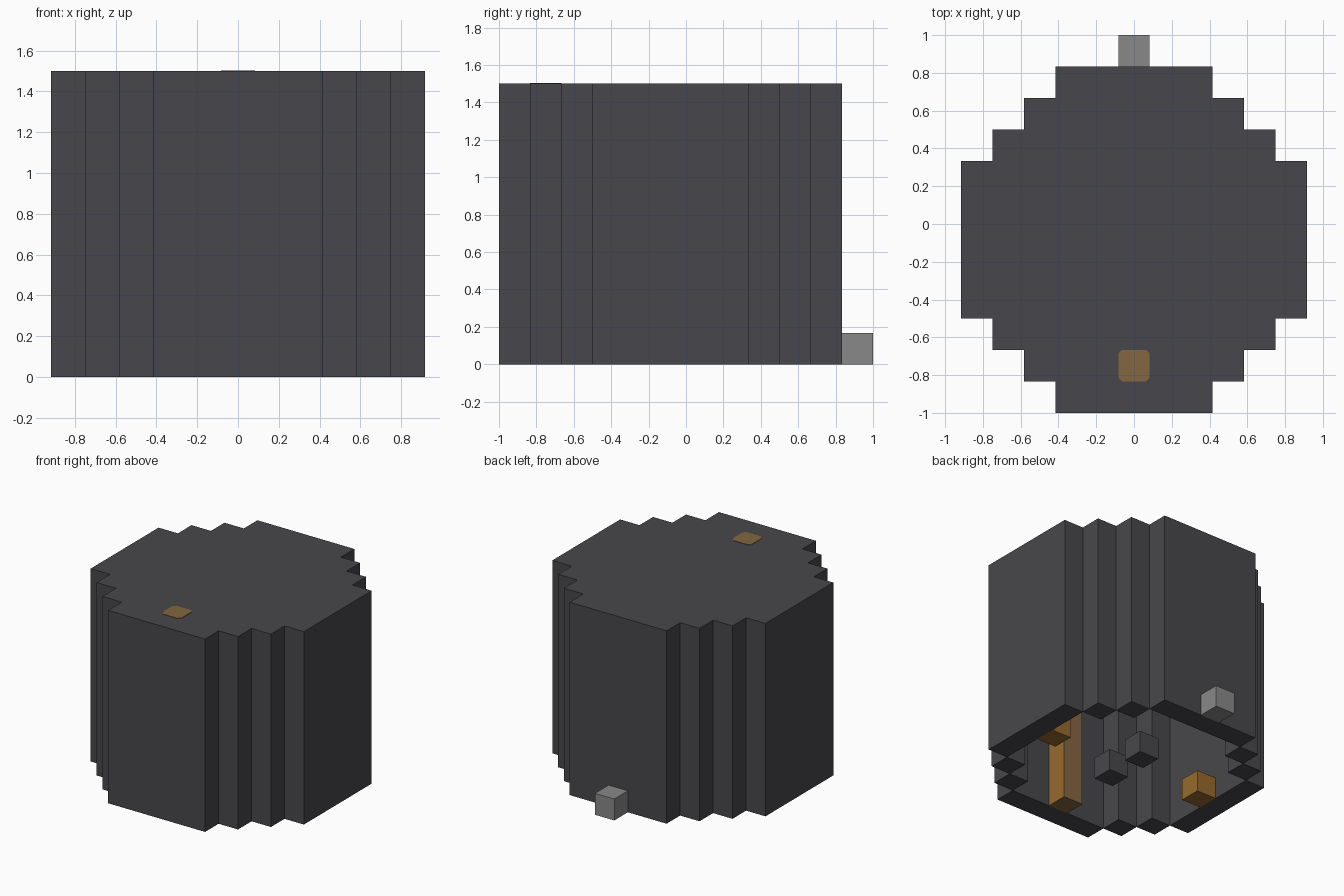
import bpy
import bmesh

U = 1 / 6          # one block
Y0 = -0.5 * U      # centre of the stepped drum along y
TOP, CEILING = 9 * U, 8 * U

cube = bpy.data.objects.get("Cube")
if cube:
    bpy.data.objects.remove(cube, do_unlink=True)


def material(name, rgb):
    mat = bpy.data.materials.new(name)
    mat.use_nodes = True
    mat.diffuse_color = (*rgb, 1)
    bsdf = mat.node_tree.nodes["Principled BSDF"]
    bsdf.inputs["Base Color"].default_value = (*rgb, 1)
    bsdf.inputs["Roughness"].default_value = 0.9
    return mat


charcoal = material("charcoal", (0.064, 0.062, 0.070))
grey = material("mid grey", (0.25, 0.25, 0.25))
amber = material("amber", (0.31, 0.145, 0.026))
brown = material("dull brown", (0.23, 0.135, 0.052))


def finish(name, bm, *mats):
    mesh = bpy.data.meshes.new(name)
    bm.to_mesh(mesh)
    bm.free()
    obj = bpy.data.objects.new(name, mesh)
    for mat in mats:
        mesh.materials.append(mat)
    bpy.context.collection.objects.link(obj)
    return obj


def block(name, i, j, mat, height=U):
    """Block standing on the ground in grid cell i, j."""
    bm = bmesh.new()
    bmesh.ops.create_cube(bm, size=1)
    for v in bm.verts:
        v.co = ((v.co.x + i) * U, (v.co.y + j) * U + Y0, (v.co.z + 0.5) * height)
    return finish(name, bm, mat)


def stepped_outline(x, y, steps):
    """Closed staircase outline: one quadrant turned four times."""
    quadrant = [(x, y)]
    for _ in range(steps):
        x -= 1
        quadrant.append((x, y))
        y += 1
        quadrant.append((x, y))
    points = []
    for _ in range(4):
        points += quadrant
        quadrant = [(-b, a) for a, b in quadrant]
    return points


def prism(bm, outline, height, inward=False):
    """Walls and upper cap, open at the bottom."""
    low = [bm.verts.new((a * U, b * U + Y0, 0)) for a, b in outline]
    high = [bm.verts.new((a * U, b * U + Y0, height)) for a, b in outline]
    faces = [bm.faces.new(high)]
    for k in range(len(low)):
        n = (k + 1) % len(low)
        faces.append(bm.faces.new((low[k], low[n], high[n], high[k])))
    if inward:
        bmesh.ops.reverse_faces(bm, faces=faces)


# Hollow drum, open below
bm = bmesh.new()
prism(bm, stepped_outline(5.5, 2.5, 3), TOP)
prism(bm, stepped_outline(4.5, 2.5, 2), CEILING, inward=True)
# Underside rim: one long strip and two corner squares per side
rim = [(4.5, 5.5, -2.5, 2.5), (3.5, 4.5, 2.5, 3.5), (2.5, 3.5, 3.5, 4.5)]
for x0, x1, y0, y1 in rim:
    quad = [(x0, y0), (x0, y1), (x1, y1), (x1, y0)]
    for _ in range(4):
        bm.faces.new([bm.verts.new((a * U, b * U + Y0, 0)) for a, b in quad])
        quad = [(-b, a) for a, b in quad]
bmesh.ops.remove_doubles(bm, verts=bm.verts, dist=1e-4)
finish("hollow_drum", bm, charcoal)

# Loose blocks at ground level
block("back_block", 0, 6, grey)
block("inner_block_front", 0, -1, charcoal)
block("inner_block_back", 0, 1, charcoal)
for side, i in (("left", 4), ("right", -4)):
    block(side + "_wall_block", i, 0, amber)

# Pillar inside the front wall, warmer on its two sides
pillar = block("front_pillar", 0, -4, brown, CEILING)
pillar.data.materials.append(amber)
for face in pillar.data.polygons:
    if abs(face.normal.x) > 0.5:
        face.material_index = 1

# Patch on the roof above the pillar, with clipped corners
bm = bmesh.new()
h, c = 0.5 * U, 0.38 * U
corners = [(h, -c), (h, c), (c, h), (-c, h), (-h, c), (-h, -c), (-c, -h), (c, -h)]
patch = bm.faces.new([bm.verts.new((a, b - 4 * U + Y0, TOP)) for a, b in corners])
raised = bmesh.ops.extrude_face_region(bm, geom=[patch])["geom"]
for v in raised:
    if isinstance(v, bmesh.types.BMVert):
        v.co.z += 0.003
bmesh.ops.recalc_face_normals(bm, faces=bm.faces)
finish("roof_patch", bm, brown)
